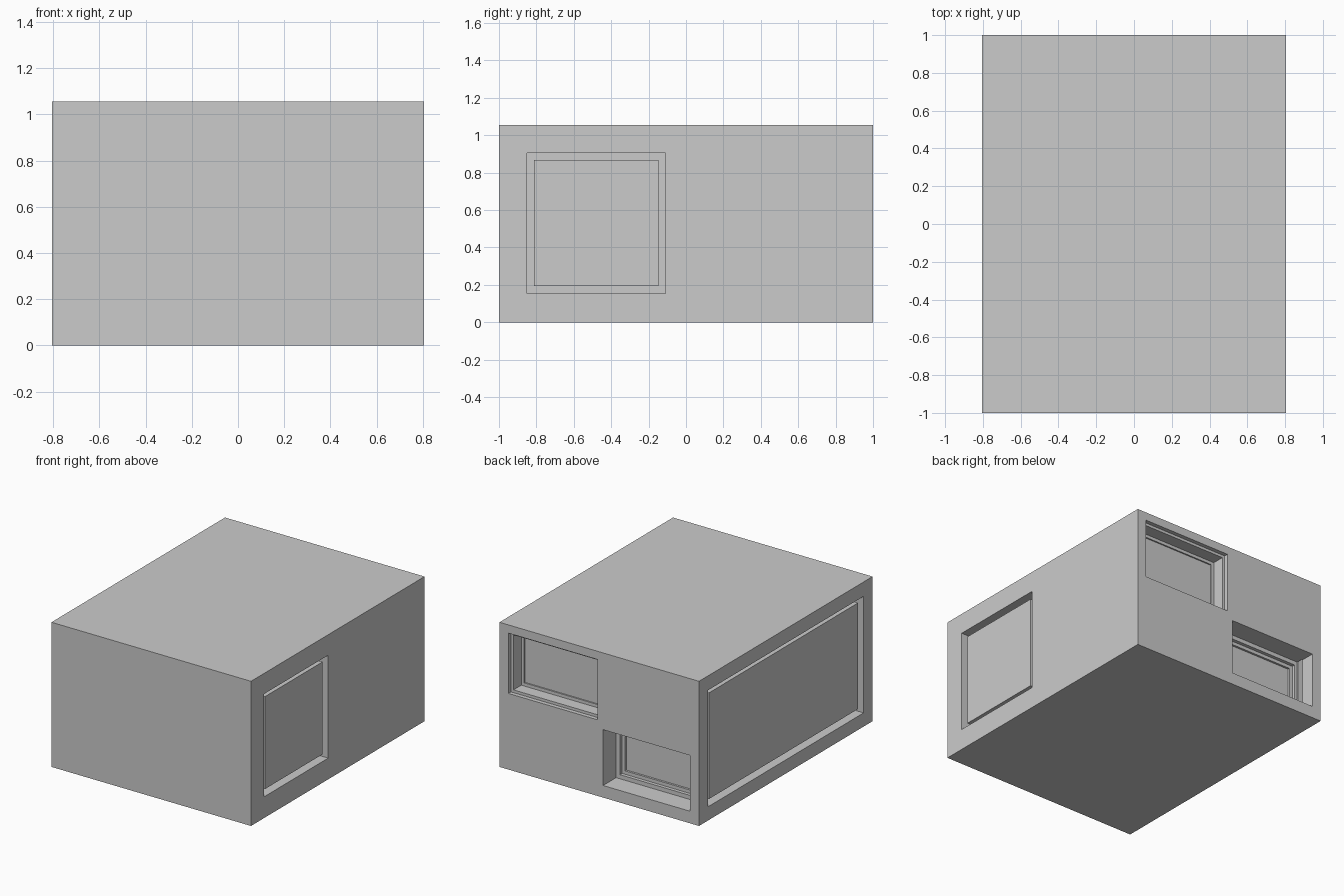
import bpy
import bmesh
from mathutils import Vector

if "Cube" in bpy.data.objects:
    bpy.data.objects.remove(bpy.data.objects["Cube"])

HX, HY, HZ = 0.805, 1.0, 1.055


def mesh_object(name, bm):
    bmesh.ops.recalc_face_normals(bm, faces=bm.faces)
    mesh = bpy.data.meshes.new(name)
    bm.to_mesh(mesh)
    bm.free()
    obj = bpy.data.objects.new(name, mesh)
    bpy.context.collection.objects.link(obj)
    return obj


def wall_point(wall, u, z, depth):
    # Point measured along a wall, with depth going into the block
    if wall == "right":
        return Vector((HX - depth, u, z))
    if wall == "left":
        return Vector((-HX + depth, u, z))
    return Vector((u, HY - depth, z))


def stepped_solid(name, wall, rect, steps):
    # Closed solid lofted through rectangles given as (inset, depth)
    u0, u1, z0, z1 = rect
    bm = bmesh.new()
    rings = []
    for i, d in steps:
        corners = [(u0 + i, z0 + i), (u1 - i, z0 + i), (u1 - i, z1 - i), (u0 + i, z1 - i)]
        rings.append([bm.verts.new(wall_point(wall, u, z, d)) for u, z in corners])
    for a, b in zip(rings, rings[1:]):
        for k in range(4):
            n = (k + 1) % 4
            bm.faces.new((a[k], a[n], b[n], b[k]))
    bm.faces.new(rings[0])
    bm.faces.new(rings[-1])
    return mesh_object(name, bm)


def carve(target, name, wall, rect, steps):
    cutter = stepped_solid(name + "_cutter", wall, rect, [(0, -0.1)] + steps)
    cutter.hide_render = True
    cutter.hide_set(True)
    mod = target.modifiers.new(name, "BOOLEAN")
    mod.operation = "DIFFERENCE"
    mod.solver = "EXACT"
    mod.object = cutter
    bpy.context.view_layer.objects.active = target
    bpy.ops.object.modifier_apply(modifier=mod.name)
    bpy.data.objects.remove(cutter)


# Main block
bm = bmesh.new()
bmesh.ops.create_cube(bm, size=1)
for v in bm.verts:
    v.co = Vector((v.co.x * 2 * HX, v.co.y * 2 * HY, (v.co.z + 0.5) * HZ))
block = mesh_object("room_block", bm)

# Side openings, each holding a slightly recessed panel with a gap around it
GROOVE = 0.08
for wall, rect in (("right", (-0.85, -0.11, 0.155, 0.905)),
                   ("left", (-0.897, 0.897, 0.1, 0.95))):
    carve(block, wall + "_opening", wall, rect, [(0, GROOVE)])
    stepped_solid(wall + "_panel", wall, rect, [(0.038, 0.018), (0.038, GROOVE)])

# Back windows with stepped frames
carve(block, "upper_window", "back", (0.015, 0.733, 0.555, 0.995),
      [(0, 0.03), (0.02, 0.03), (0.02, 0.12), (0.043, 0.12), (0.043, 0.13)])
carve(block, "lower_window", "back", (-0.733, -0.031, 0.088, 0.495),
      [(0, 0.15), (0.03, 0.15), (0.03, 0.175), (0.055, 0.175), (0.055, 0.19)])
